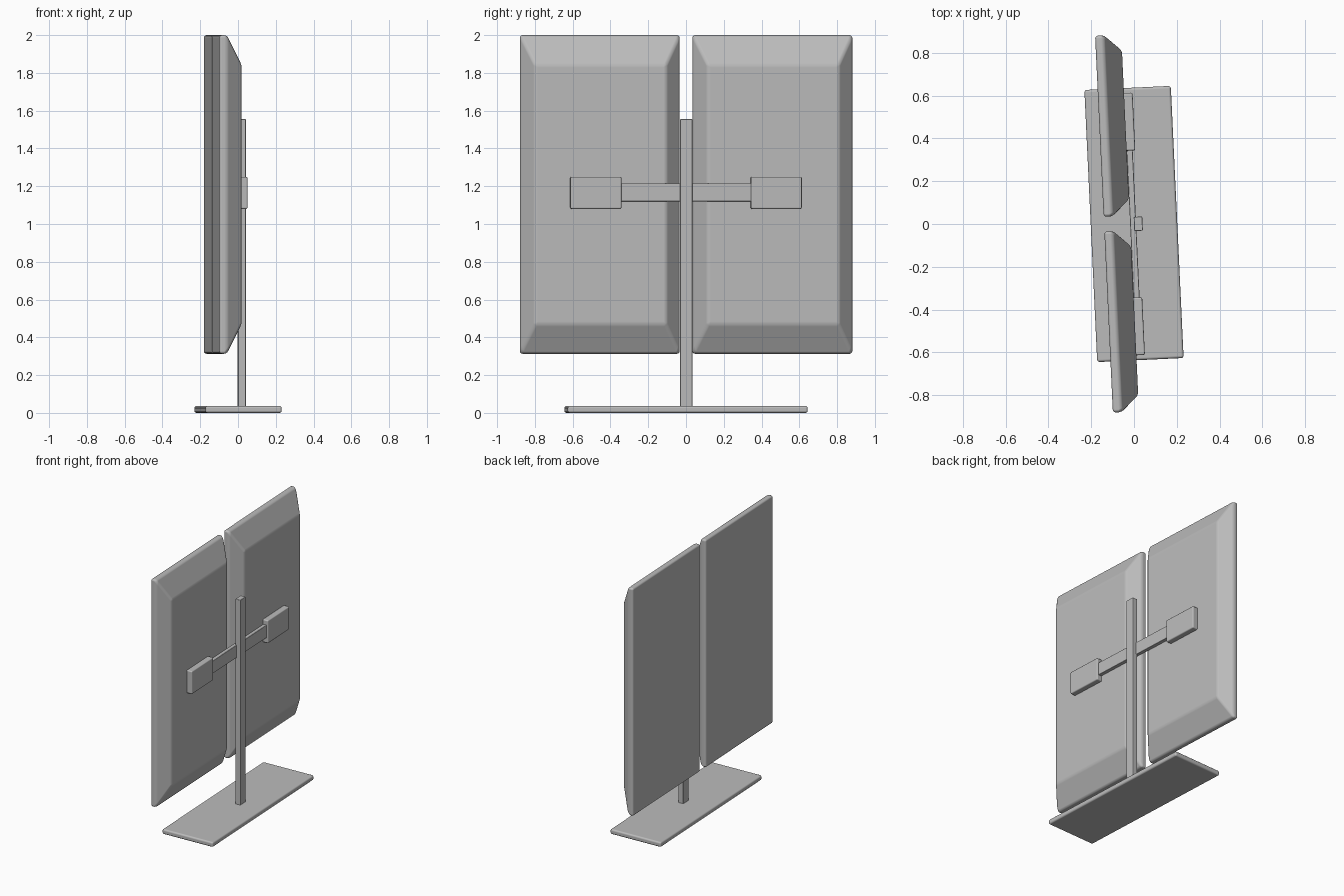
import bpy, bmesh
from math import radians

if "Cube" in bpy.data.objects:
    bpy.data.objects.remove(bpy.data.objects["Cube"], do_unlink=True)

TURN = radians(2.7)  # the whole stand is turned slightly about z

grey = bpy.data.materials.new("plain grey")
grey.use_nodes = True
colour = (0.5, 0.5, 0.5, 1)
grey.diffuse_color = colour
grey.node_tree.nodes["Principled BSDF"].inputs["Base Color"].default_value = colour


def loft(name, sections, bevel):
    """Rectangles (x, y0, y1, z0, z1) joined along x, with softened edges."""
    bm = bmesh.new()
    rings = [[bm.verts.new((x, y, z)) for y, z in
              ((y0, z0), (y1, z0), (y1, z1), (y0, z1))]
             for x, y0, y1, z0, z1 in sections]
    for a, b in zip(rings, rings[1:]):
        for i in range(4):
            j = (i + 1) % 4
            bm.faces.new((a[i], a[j], b[j], b[i]))
    bm.faces.new(rings[0])
    bm.faces.new(rings[-1])
    bmesh.ops.recalc_face_normals(bm, faces=bm.faces)
    for f in bm.faces:
        f.smooth = True
    mesh = bpy.data.meshes.new(name)
    bm.to_mesh(mesh)
    bm.free()
    mesh.materials.append(grey)
    obj = bpy.data.objects.new(name, mesh)
    bpy.context.collection.objects.link(obj)
    obj.rotation_euler.z = TURN
    mod = obj.modifiers.new("soft edges", "BEVEL")
    mod.width = bevel
    mod.segments = 3
    mod.limit_method = "ANGLE"
    mod.angle_limit = radians(20)
    mod.harden_normals = True
    return obj


def box(name, x, y, z, bevel):
    return loft(name, [(x[0], *y, *z), (x[1], *y, *z)], bevel)


# stand
box("base_plate", (-0.202, 0.202), (-0.636, 0.636), (0, 0.037), 0.012)
box("post", (0.0, 0.04), (-0.033, 0.033), (0.03, 1.555), 0.004)
box("cross_arm", (-0.018, 0.01), (-0.36, 0.36), (1.12, 1.215), 0.004)

# screens with a slab front and tapered back, each with a mounting plate
for side, sign in (("left", 1), ("right", -1)):
    y0, y1 = sorted((sign * 0.034 + 0.006, sign * 0.881 + 0.006))
    loft(side + "_screen", [
        (-0.14, y0, y1, 0.313, 2.0),
        (-0.10, y0, y1, 0.313, 2.0),
        (-0.018, y0 + 0.076, y1 - 0.076, 0.47, 1.843)], 0.014)
    box(side + "_mount_plate", (-0.03, 0.022),
        sorted((sign * 0.343, sign * 0.613)), (1.08, 1.25), 0.008)
